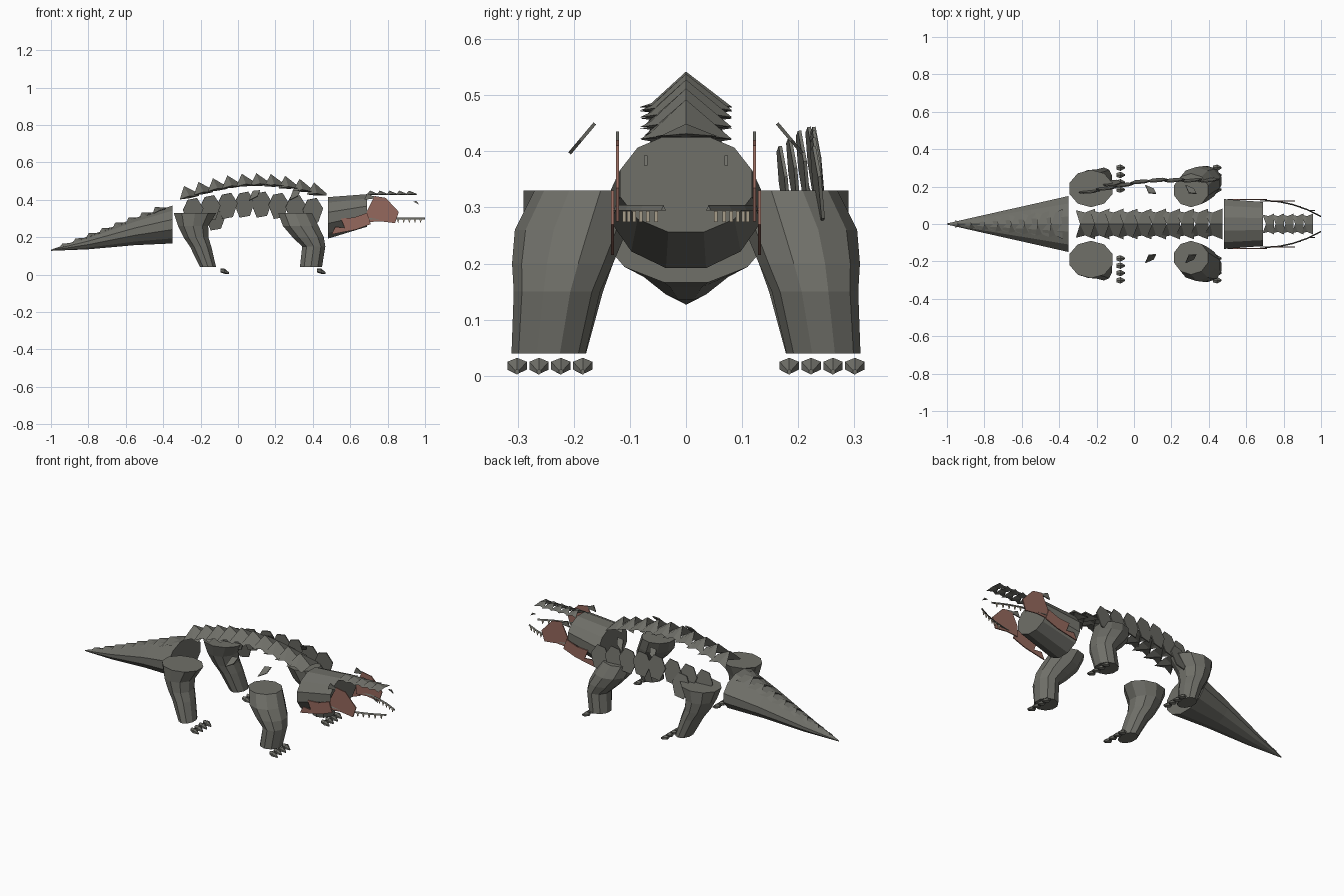
import bpy, math
from mathutils import Vector, Matrix

cube = bpy.data.objects.get("Cube")
if cube:
    bpy.data.objects.remove(cube, do_unlink=True)


def material(name, rgb):
    m = bpy.data.materials.new(name)
    m.use_nodes = True
    colour = (*rgb, 1)
    m.diffuse_color = colour
    m.node_tree.nodes["Principled BSDF"].inputs["Base Color"].default_value = colour
    return m


HIDE = material("grey hide", (0.16, 0.16, 0.14))
FLESH = material("red flesh", (0.30, 0.14, 0.11))
TOOTH = material("ivory", (0.55, 0.48, 0.36))


def build(name, verts, faces, mat):
    mesh = bpy.data.meshes.new(name)
    mesh.from_pydata([tuple(v) for v in verts], [], faces)
    mesh.materials.append(mat)
    obj = bpy.data.objects.new(name, mesh)
    bpy.context.collection.objects.link(obj)
    return obj


def loft(name, rings, axis, sides):
    """Skin rings given as (centre, radius a, radius b) around the z or x axis."""
    verts, faces = [], []
    for centre, a, b in rings:
        for i in range(sides):
            t = math.tau * (i + 0.5) / sides
            u, v = a * math.cos(t), b * math.sin(t)
            verts.append(Vector(centre) + (Vector((u, v, 0)) if axis == "z" else Vector((0, u, v))))
    for r in range(len(rings) - 1):
        for i in range(sides):
            j = (i + 1) % sides
            k = r * sides
            faces.append((k + i, k + j, k + sides + j, k + sides + i))
    faces.append(tuple(reversed(range(sides))))
    faces.append(tuple(range(len(verts) - sides, len(verts))))
    obj = build(name, verts, faces, HIDE)
    fix_normals(obj)
    return obj


def fix_normals(obj):
    import bmesh
    bm = bmesh.new()
    bm.from_mesh(obj.data)
    bmesh.ops.recalc_face_normals(bm, faces=bm.faces)
    bm.to_mesh(obj.data)
    bm.free()


def plate(name, outline, at, mat, tilt=(0, 0, 0), thick=0.006):
    """Flat plate drawn in the x-z plane, thickened along y."""
    n = len(outline)
    turn = Matrix.Rotation(tilt[2], 3, "Z") @ Matrix.Rotation(tilt[0], 3, "X")
    verts = [turn @ Vector((x, s * thick / 2, z)) + Vector(at) for s in (-1, 1) for x, z in outline]
    faces = [tuple(range(n)), tuple(range(2 * n - 1, n - 1, -1))]
    faces += [(i, i + n, (i + 1) % n + n, (i + 1) % n) for i in range(n)]
    obj = build(name, verts, faces, mat)
    fix_normals(obj)
    return obj


def scute(name, at, length, width, height, pitch=0):
    """Ridged scale: straight low front, notched raised back."""
    f, b, w, h = length / 2, -length / 2, width, height
    shape = [(f, w, 0), (f, 0, h * .2), (f, -w, 0),
             (0, -w * .75, h * .1), (b, -w * .9, -h * .1), (b + length * .3, 0, h),
             (b, w * .9, -h * .1), (0, w * .75, h * .1), (0, 0, -h * .1)]
    turn = Matrix.Rotation(pitch, 3, "Y")
    verts = [turn @ Vector(p) + Vector(at) for p in shape]
    faces = [(0, 1, 5, 7), (7, 5, 6), (1, 2, 3, 5), (3, 4, 5),
             (0, 8, 1), (1, 8, 2), (2, 8, 3), (3, 8, 4), (4, 8, 5), (5, 8, 6), (6, 8, 7), (7, 8, 0)]
    obj = build(name, verts, faces, HIDE)
    fix_normals(obj)


# Tail and throat
loft("tail", [((-1, 0, .13), .003, .003), ((-.8, 0, .17), .05, .036),
              ((-.55, 0, .23), .108, .075), ((-.35, 0, .268), .155, .105)], "x", 12)
loft("throat", [((.48, 0, .303), .138, .115), ((.69, 0, .343), .122, .09)], "x", 12)

# Legs and toes, mirrored across the body
FRONT = [(.305, .18, .33, .095, .09), (.335, .205, .26, .1, .1), (.375, .22, .2, .088, .09),
         (.405, .23, .15, .065, .077), (.39, .245, .04, .062, .066)]
REAR = [(-.23, .19, .33, .12, .1), (-.24, .2, .26, .085, .09), (-.225, .21, .2, .07, .08),
        (-.2, .22, .15, .06, .072), (-.16, .24, .04, .045, .062)]
for side, label in ((1, "left"), (-1, "right")):
    for rings, part, toe_x in ((FRONT, "front", .445), (REAR, "rear", -.072)):
        loft(f"{part}_leg_{label}", [((x, side * y, z), a, b) for x, y, z, a, b in rings], "z", 10)
        for i in range(4):
            y = side * (.184 + i * .039)
            loft(f"{part}_toe_{label}_{i + 1}", [((toe_x - .022, y, .022), .012, .01),
                 ((toe_x, y, .018), .02, .014), ((toe_x + .024, y, .007), .004, .005)], "x", 6)

# Back scutes follow an arch
for i in range(10):
    t = i / 9
    z = .405 + .075 * math.sin(math.pi * min(1, t * .86 + .04))
    scute(f"back_scute_{i + 1}", (-.26 + t * .68, 0, z), .105, .082, .062, .25 * (t - .5))

# Tail and brow scutes
for i in range(8):
    t = i / 7
    scute(f"tail_scute_{i + 1}", (-.92 + t * .5, 0, .155 + t * .185), .08, .02 + .06 * t, .016 + .012 * t, -.33)
for i in range(5):
    scute(f"snout_scute_{i + 1}", (.718 + i * .052, 0, .427), .062, .056, .022)

# Flank plates on one side only
HEXAGON = [(-.055, .01), (-.03, .065), (.02, .075), (.055, .02), (.03, -.055), (-.025, -.065)]
for i in range(8):
    t = i / 7
    x = -.24 + t * .64
    y = .175 + .06 * min(1, t * 2)
    z = .335 + .035 * math.sin(math.pi * t)
    plate(f"flank_plate_{i + 1}", HEXAGON, (x, y, z), HIDE, (.12, 0, .1))
plate("low_flank_plate", HEXAGON, (-.12, .22, .3), HIDE, (.2, 0, .1))

# Head sides: blades, cheeks, jaw edges and teeth
CHEEK = [(.69, .28), (.69, .34), (.73, .42), (.79, .41), (.86, .335), (.84, .275), (.76, .285)]
JAW = [(.5, .215), (.52, .255), (.57, .25), (.55, .3), (.62, .305), (.69, .33), (.71, .27), (.63, .24)]
BLADE = [(-.03, -.035), (-.012, .03), (.028, .035), (.015, -.005)]
for side, label in ((1, "left"), (-1, "right")):
    for i, x in enumerate((.09, .305)):
        plate(f"shoulder_blade_{label}_{i + 1}", BLADE, (x, side * .185, .423), HIDE, (side * .7, 0, 0))
    plate(f"cheek_{label}", CHEEK, (0, side * .122, 0), FLESH)
    plate(f"jaw_flap_{label}", JAW, (0, side * .131, 0), FLESH)
    plate(f"ear_spike_{label}", [(-.045, 0), (-.03, .035), (0, .02), (.05, .012)],
          (.72, side * .122, .4), HIDE)
    plate(f"nostril_{label}", [(-.015, .008), (.005, .01), (.018, -.008)], (.95, side * .072, .383), HIDE)

    # Narrow lip curving in to the snout, with small teeth along it
    path = [Vector((.7 + .3 * t, side * (.125 - .085 * t * t), .295)) for t in (0, .25, .5, .75, 1)]
    verts = [p + Vector((0, s * .004, h)) for p in path for s, h in ((-1, 0), (1, 0), (0, .009))]
    faces = [(k + a, k + b, k + b + 3, k + a + 3) for k in range(0, 12, 3) for a, b in ((0, 1), (1, 2), (2, 0))]
    fix_normals(build(f"lip_{label}", verts, faces + [(0, 1, 2), (12, 13, 14)], HIDE))
    for i in range(6):
        t = .42 + i * .1
        plate(f"tooth_{label}_{i + 1}", [(-.006, .0), (.006, .0), (0, -.02)],
              (.7 + .3 * t, side * (.125 - .085 * t * t), .294), TOOTH)
